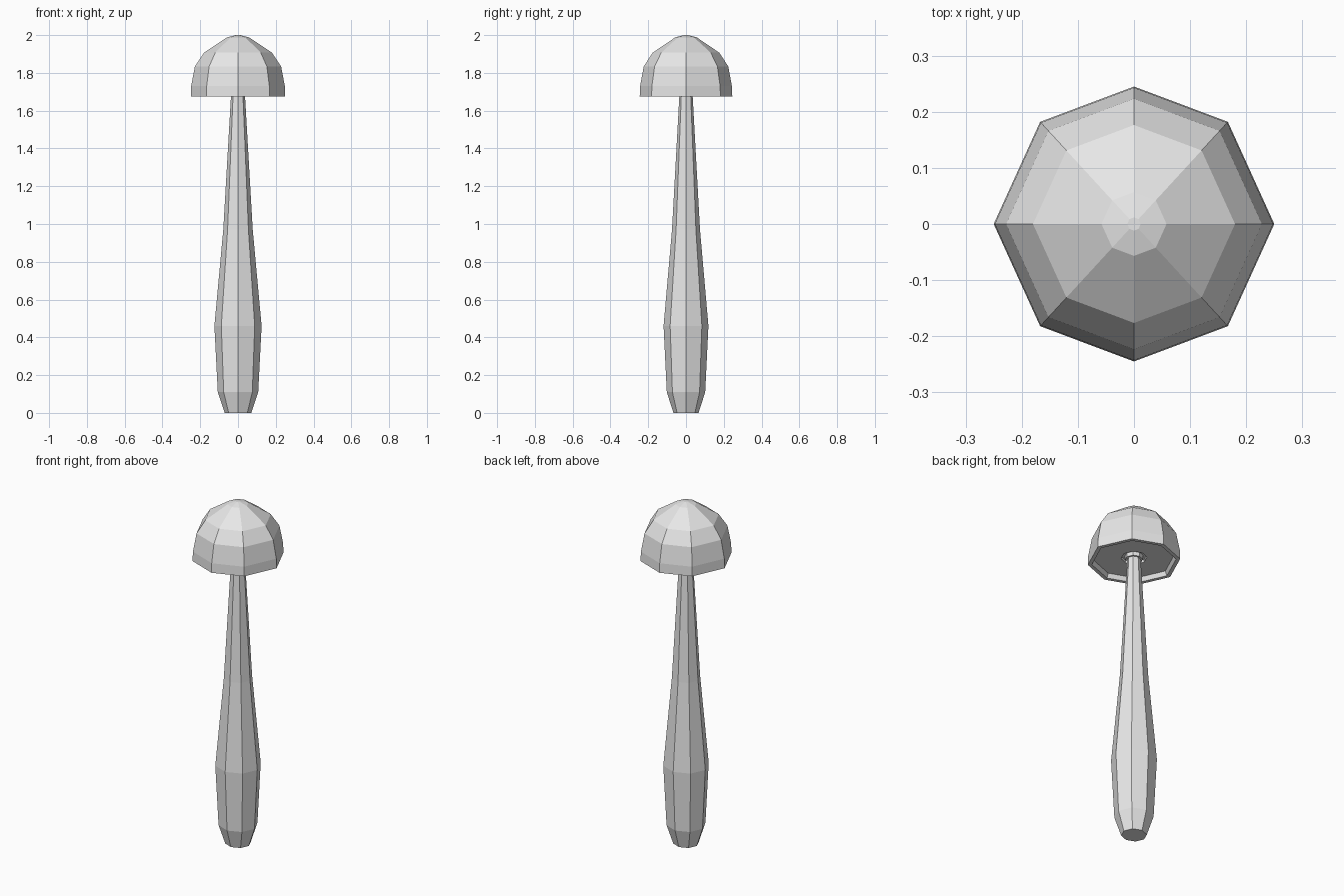
import bpy, bmesh
from math import cos, sin, radians

cube = bpy.data.objects.get("Cube")
if cube:
    bpy.data.objects.remove(cube, do_unlink=True)

grey = bpy.data.materials.new("plain_grey")
grey.use_nodes = True
colour = (0.8, 0.8, 0.8, 1)
grey.diffuse_color = colour
grey.node_tree.nodes["Principled BSDF"].inputs["Base Color"].default_value = colour


def lathe(name, profile, diagonal, depth):
    """Eight-sided turned solid from (radius, height) pairs, capped at both ends."""
    angles = [0, diagonal, 90, 180 - diagonal, 180, 180 + diagonal, 270, 360 - diagonal]
    bm = bmesh.new()
    rings = [[bm.verts.new((r * cos(radians(a)), r * depth * sin(radians(a)), z))
              for a in angles] for r, z in profile]
    for low, high in zip(rings, rings[1:]):
        for i in range(8):
            j = (i + 1) % 8
            bm.faces.new((low[i], low[j], high[j], high[i]))
    bm.faces.new(rings[0][::-1])
    bm.faces.new(rings[-1])
    bmesh.ops.recalc_face_normals(bm, faces=bm.faces)
    mesh = bpy.data.meshes.new(name)
    bm.to_mesh(mesh)
    bm.free()
    mesh.materials.append(grey)
    obj = bpy.data.objects.new(name, mesh)
    bpy.context.collection.objects.link(obj)
    return obj


# Stalk: swollen near the foot, tapering up into the cap
lathe("stalk", [(0.07, 0), (0.107, 0.11), (0.125, 0.46), (0.078, 0.97),
                (0.037, 1.68), (0.035, 1.73)], 45, 0.95)

# Cap: recessed underside, thin rim, then the dome
lathe("cap", [(0.07, 1.715), (0.07, 1.70), (0.217, 1.70), (0.228, 1.675),
              (0.25, 1.675), (0.248, 1.73), (0.228, 1.835), (0.18, 1.907),
              (0.058, 1.988), (0.012, 2.0)], 48, 0.98)

# Collar where the stalk meets the underside
lathe("collar", [(0.048, 1.69), (0.048, 1.72)], 45, 0.95)
